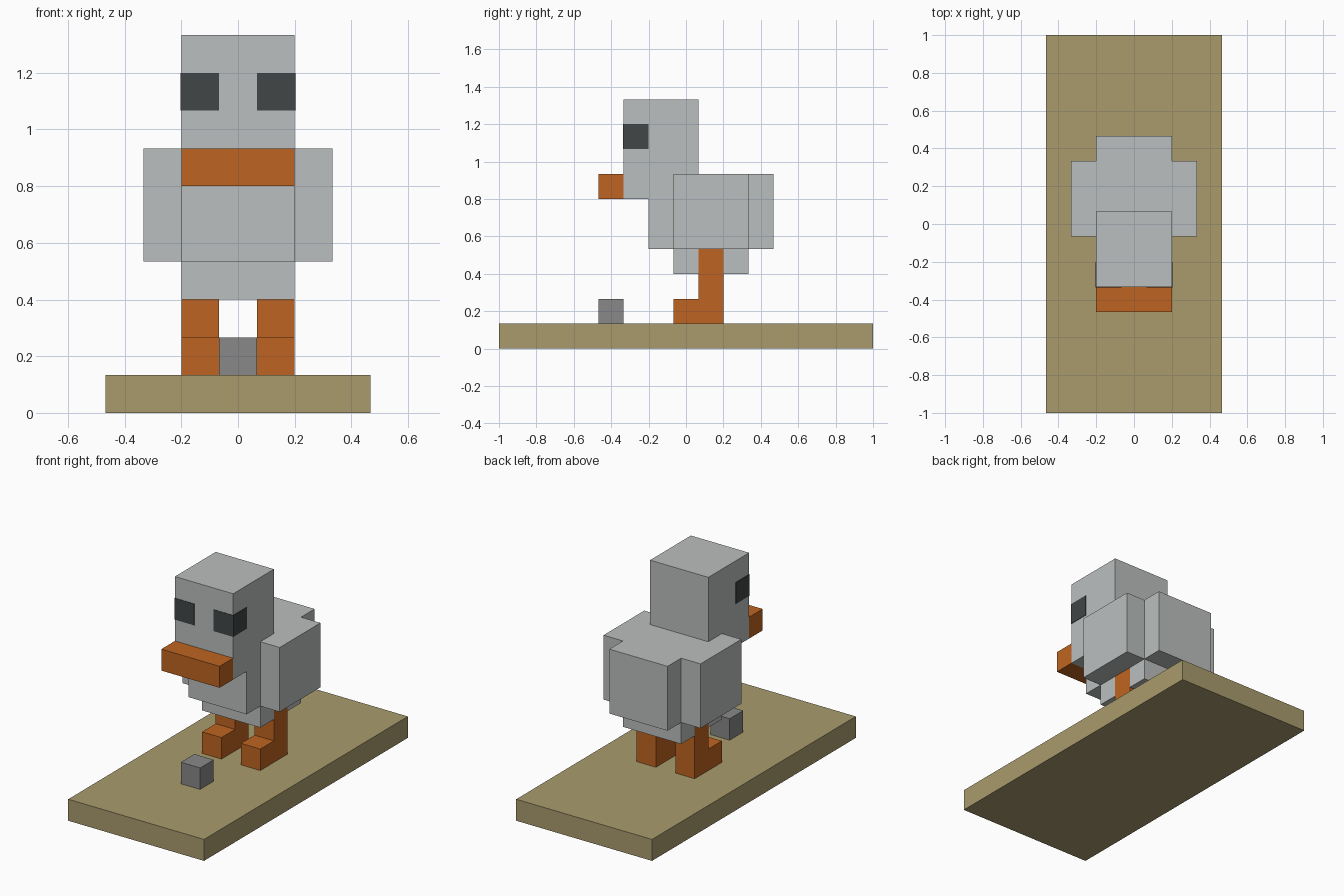
import bpy
import bmesh
from mathutils import Vector

U = 2 / 15  # one block

cube = bpy.data.objects.get("Cube")
if cube:
    bpy.data.objects.remove(cube, do_unlink=True)


def material(name, rgb):
    mat = bpy.data.materials.new(name)
    mat.use_nodes = True
    mat.diffuse_color = (*rgb, 1)
    mat.node_tree.nodes["Principled BSDF"].inputs["Base Color"].default_value = (*rgb, 1)
    return mat


GREY = material("light grey feathers", (0.50, 0.52, 0.52))
ORANGE = material("orange", (0.52, 0.127, 0.015))
SAND = material("sand", (0.40, 0.33, 0.155))
STONE = material("stone grey", (0.246, 0.246, 0.246))
DARK = material("dark eye", (0.053, 0.061, 0.061))


def extrude(name, profile, x0, x1, mat):
    """Side outline of (y, z) block coordinates, extruded from x0 to x1."""
    bm = bmesh.new()
    face = bm.faces.new([bm.verts.new((x0 * U, y * U, z * U)) for y, z in profile])
    new = bmesh.ops.extrude_face_region(bm, geom=[face])["geom"]
    moved = [v for v in new if isinstance(v, bmesh.types.BMVert)]
    bmesh.ops.translate(bm, verts=moved, vec=Vector(((x1 - x0) * U, 0, 0)))
    bmesh.ops.recalc_face_normals(bm, faces=bm.faces)
    mesh = bpy.data.meshes.new(name)
    bm.to_mesh(mesh)
    bm.free()
    mesh.materials.append(mat)
    obj = bpy.data.objects.new(name, mesh)
    bpy.context.collection.objects.link(obj)
    return obj


def box(name, x, y, z, mat):
    outline = [(y[0], z[0]), (y[1], z[0]), (y[1], z[1]), (y[0], z[1])]
    return extrude(name, outline, x[0], x[1], mat)


# Ground slab and pebble
box("ground_slab", (-3.5, 3.5), (-7.5, 7.5), (0, 1), SAND)
box("pebble", (-0.5, 0.5), (-3.5, -2.5), (1, 2), STONE)

# Head and torso in one outline
extrude("head_and_torso",
        [(-1.5, 4), (3.5, 4), (3.5, 7), (0.5, 7), (0.5, 10),
         (-2.5, 10), (-2.5, 6), (-1.5, 6)], -1.5, 1.5, GREY)
box("beak", (-1.5, 1.5), (-3.5, -2.5), (6, 7), ORANGE)

# Belly, leaving room for the tops of the legs
box("belly_front", (-1.5, 1.5), (-0.5, 0.5), (3, 4), GREY)
box("belly_middle", (-0.5, 0.5), (0.5, 1.5), (3, 4), GREY)
box("belly_back", (-1.5, 1.5), (1.5, 2.5), (3, 4), GREY)

# Paired parts
LEG = [(-0.5, 1), (1.5, 1), (1.5, 4), (0.5, 4), (0.5, 2), (-0.5, 2)]
E = 0.02  # eye plate thickness in blocks
for side, s in (("left", 1), ("right", -1)):
    extrude(side + "_leg", LEG, s * 0.5, s * 1.5, ORANGE)
    box(side + "_wing", (s * 1.5, s * 2.5), (-0.5, 2.5), (4, 7), GREY)
    # Eye wraps around the front corner of the head
    box(side + "_eye_front", (s * 0.5, s * (1.5 + E)), (-2.5 - E, -2.5), (8, 9), DARK)
    box(side + "_eye_side", (s * 1.5, s * (1.5 + E)), (-2.5, -1.5), (8, 9), DARK)
